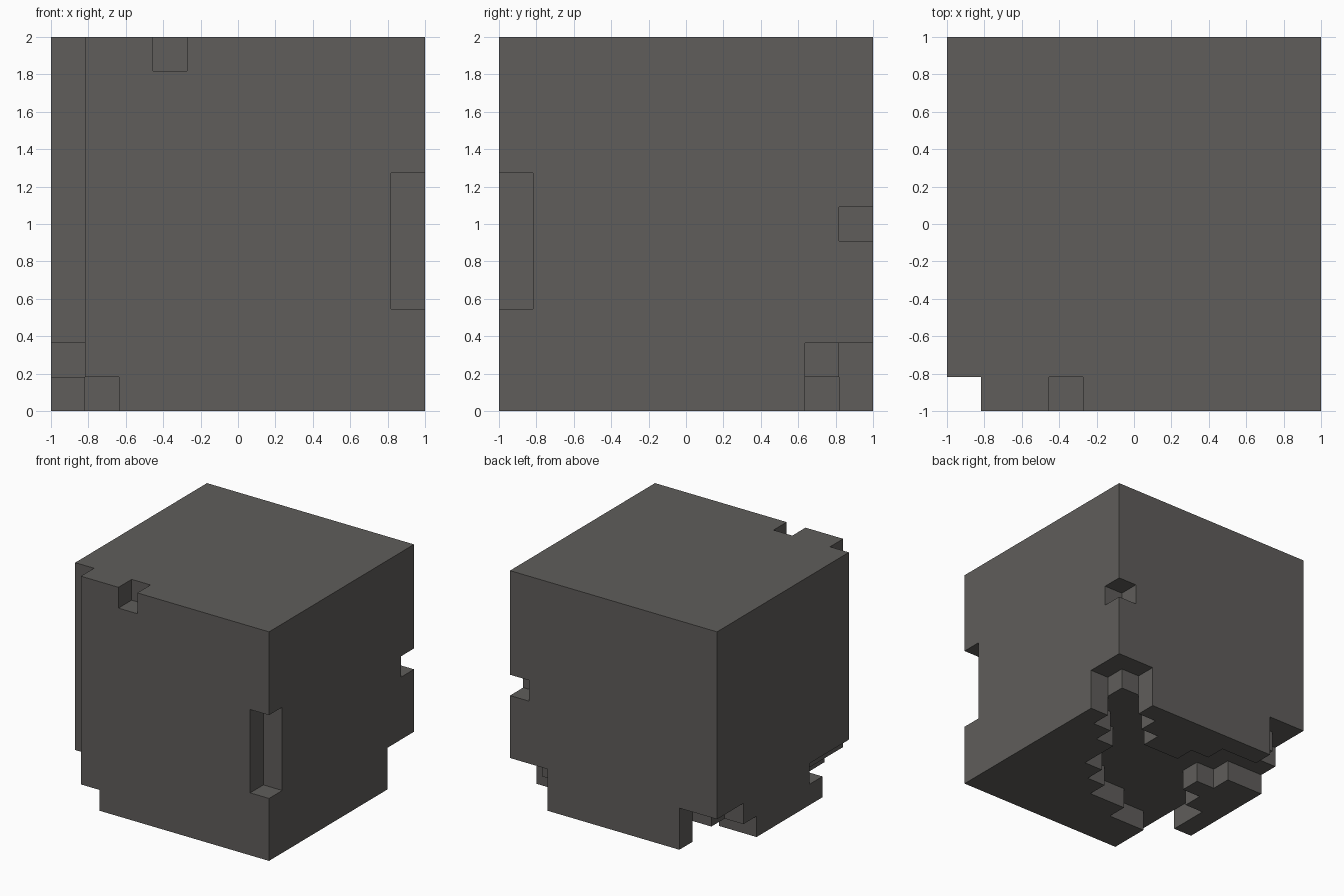
import bpy
import bmesh
from mathutils import Vector

N = 11             # cells along each side
CELL = 2 / N
LAST = N - 1

if "Cube" in bpy.data.objects:
    bpy.data.objects.remove(bpy.data.objects["Cube"], do_unlink=True)

carved = set()


def carve(xs, ys, zs):
    """Take a box of cells out of the block; each range includes both ends."""
    for x in range(xs[0], xs[1] + 1):
        for y in range(ys[0], ys[1] + 1):
            for z in range(zs[0], zs[1] + 1):
                carved.add((x, y, z))


# Notches on the upright and top edges
carve((0, 0), (0, 0), (0, LAST))
carve((3, 3), (0, 0), (LAST, LAST))
carve((LAST, LAST), (0, 0), (3, 6))
carve((LAST, LAST), (LAST, LAST), (5, 5))

# Notches round the foot, two cells high
carve((LAST, LAST), (9, LAST), (0, 1))
carve((9, 9), (LAST, LAST), (0, 1))
carve((0, 1), (LAST, LAST), (0, 1))
carve((0, 0), (9, 9), (0, 1))
carve((0, 0), (1, 3), (1, 1))

# Stepped hollow under the base: open spans counted from the back, per column
hollow = [
    [(0, 2)], [(0, 3)], [(1, 4)], [(2, 6)], [(3, 7)], [(3, 8)],
    [(2, 8)], [(1, 9)], [(1, 4), (5, 9)], [(0, 3), (6, N)], [(0, 3), (8, N)],
]
for column, spans in enumerate(hollow):
    x = LAST - column
    for start, end in spans:
        carve((x, x), (N - end, LAST - start), (0, 0))


def solid(cell):
    return all(0 <= c < N for c in cell) and cell not in carved


# Skin the solid cells wherever they meet open space
bm = bmesh.new()
for x in range(N):
    for y in range(N):
        for z in range(N):
            if not solid((x, y, z)):
                continue
            for axis in range(3):
                for side in (0, 1):
                    neighbour = [x, y, z]
                    neighbour[axis] += 2 * side - 1
                    if solid(tuple(neighbour)):
                        continue
                    u, v = (axis + 1) % 3, (axis + 2) % 3
                    corners = []
                    for du, dv in ((0, 0), (1, 0), (1, 1), (0, 1)):
                        p = Vector((x, y, z))
                        p[axis] += side
                        p[u] += du
                        p[v] += dv
                        corners.append(bm.verts.new(p * CELL - Vector((1, 1, 0))))
                    bm.faces.new(corners if side else corners[::-1])
bmesh.ops.remove_doubles(bm, verts=bm.verts, dist=CELL / 100)
bmesh.ops.dissolve_limit(bm, angle_limit=0.01, verts=bm.verts, edges=bm.edges)

mesh = bpy.data.meshes.new("notched_block")
bm.to_mesh(mesh)
bm.free()
block = bpy.data.objects.new("notched_block", mesh)
bpy.context.collection.objects.link(block)

# Warm dark grey stone
stone = bpy.data.materials.new("dark_grey")
stone.use_nodes = True
colour = (0.115, 0.11, 0.104, 1)
stone.diffuse_color = colour
stone.node_tree.nodes["Principled BSDF"].inputs["Base Color"].default_value = colour
mesh.materials.append(stone)
